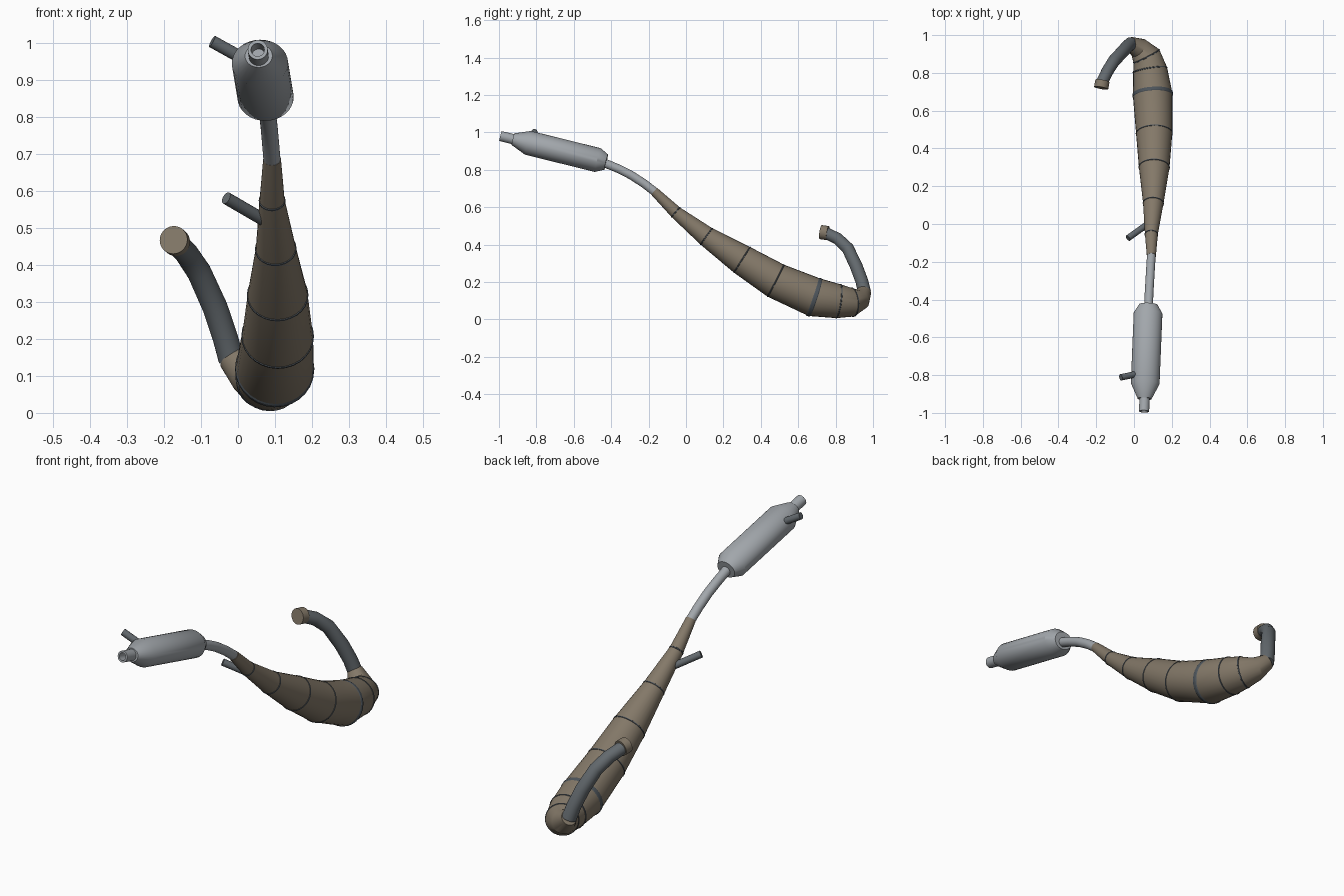
import bpy, bmesh, math
from mathutils import Vector

if "Cube" in bpy.data.objects:
    bpy.data.objects.remove(bpy.data.objects["Cube"])


def material(name, rgb):
    m = bpy.data.materials.new(name)
    m.diffuse_color = (*rgb, 1)
    m.use_nodes = True
    m.node_tree.nodes["Principled BSDF"].inputs["Base Color"].default_value = m.diffuse_color
    return m


TAN = material("bare_tan_steel", (0.23, 0.19, 0.14))
SILVER = material("silver_metal", (0.36, 0.385, 0.41))
DARK = material("dark_steel", (0.125, 0.142, 0.155))
WELD = material("weld_bluing", (0.075, 0.09, 0.105))


def tube(name, stations, mat, sides=28, flat=1.0, caps=(True, True)):
    """Loft rings (x, y, z, radius) along a path; flat squashes the section vertically."""
    pts = [Vector(s[:3]) for s in stations]
    bm = bmesh.new()
    rings, side = [], None
    for i, (p, s) in enumerate(zip(pts, stations)):
        before = p - pts[i - 1] if i else Vector()
        after = pts[i + 1] - p if i < len(pts) - 1 else Vector()
        t = (before.normalized() + after.normalized()).normalized()
        if side is None:
            side = Vector((1, 0, 0)) if abs(t.x) < 0.8 else Vector((0, 1, 0))
        side = (side - t * side.dot(t)).normalized()
        up = t.cross(side)
        rings.append([bm.verts.new(p + s[3] * (math.cos(a) * side + flat * math.sin(a) * up))
                      for a in (2 * math.pi * k / sides for k in range(sides))])
    for a, b in zip(rings, rings[1:]):
        for k in range(sides):
            j = (k + 1) % sides
            bm.faces.new((a[k], a[j], b[j], b[k]))
    if caps[0]:
        bm.faces.new(rings[0][::-1])
    if caps[1]:
        bm.faces.new(rings[-1])
    bmesh.ops.recalc_face_normals(bm, faces=bm.faces)
    me = bpy.data.meshes.new(name)
    bm.to_mesh(me)
    bm.free()
    me.materials.append(mat)
    ob = bpy.data.objects.new(name, me)
    bpy.context.collection.objects.link(ob)
    bpy.ops.object.select_all(action='DESELECT')
    ob.select_set(True)
    bpy.context.view_layer.objects.active = ob
    bpy.ops.object.shade_smooth_by_angle(angle=math.radians(30))
    return ob


# Expansion chamber: cones joined at welded seams
chamber = [
    (0.092, -0.17, 0.685, 0.024),
    (0.092, -0.055, 0.573, 0.034),
    (0.102, 0.11, 0.443, 0.054),
    (0.107, 0.30, 0.318, 0.081),
    (0.107, 0.48, 0.207, 0.096),
    (0.099, 0.685, 0.119, 0.105),
    (0.085, 0.815, 0.097, 0.091),
    (0.066, 0.888, 0.092, 0.077),
    (0.025, 0.932, 0.107, 0.056),
    (-0.020, 0.955, 0.150, 0.037),
]
tube("expansion_chamber", chamber, TAN)

# Weld beads around each seam, the belly seam is wider
for i in range(1, 8):
    p, q = Vector(chamber[i - 1][:3]), Vector(chamber[i + 1][:3])
    d = (q - p).normalized()
    c, r = Vector(chamber[i][:3]), chamber[i][3] + 0.002
    w = 0.012 if i == 5 else 0.004
    tube("weld_seam", [(*(c - d * w), r - 0.003), (*(c - d * w * 0.6), r),
                       (*(c + d * w * 0.6), r), (*(c + d * w), r - 0.003)], WELD,
         caps=(False, False))

# Header pipe and its flange
tube("header_pipe", [
    (-0.018, 0.954, 0.145, 0.035), (-0.035, 0.940, 0.205, 0.034),
    (-0.062, 0.910, 0.285, 0.034), (-0.105, 0.865, 0.380, 0.033),
    (-0.140, 0.810, 0.432, 0.032), (-0.172, 0.745, 0.463, 0.031)], DARK)
tube("header_flange", [(-0.167, 0.758, 0.461, 0.038), (-0.174, 0.720, 0.467, 0.038)], TAN)

# Stinger between chamber and silencer
tube("stinger_pipe", [
    (0.092, -0.165, 0.681, 0.023), (0.088, -0.225, 0.727, 0.023),
    (0.084, -0.295, 0.772, 0.023), (0.080, -0.36, 0.805, 0.023),
    (0.077, -0.44, 0.838, 0.023)], SILVER)


def axis(y, r):
    """Station on the silencer axis."""
    return (0.075 + 0.041 * (y + 0.46), y, 0.849 - 0.247 * (y + 0.46), r)


# Silencer can with tapered ends
tube("silencer", [axis(-0.427, 0.049), axis(-0.472, 0.076), axis(-0.845, 0.076),
                  axis(-0.925, 0.037)], SILVER, sides=32, flat=0.86)
# Hollow outlet: outer wall, rim, then inner wall ending in a plug
tube("silencer_outlet", [axis(-0.915, 0.027), axis(-0.992, 0.027)], SILVER, caps=(True, False))
rim, inner = axis(-0.992, 0), axis(-0.94, 0)
tube("outlet_bore", [(*axis(-0.992, 0)[:3], 0.027), (*axis(-0.9921, 0)[:3], 0.018),
                     ], SILVER, caps=(False, False))
tube("outlet_inner_wall", [axis(-0.992, 0.018), axis(-0.93, 0.018)], SILVER, caps=(False, True))

# Mounting pegs
tube("silencer_mount", [(-0.070, -0.812, 1.003, 0.017), (0.035, -0.790, 0.945, 0.017)], DARK, 16)
tube("chamber_mount", [(-0.032, -0.075, 0.580, 0.017), (0.080, 0.005, 0.515, 0.017)], DARK, 16)
